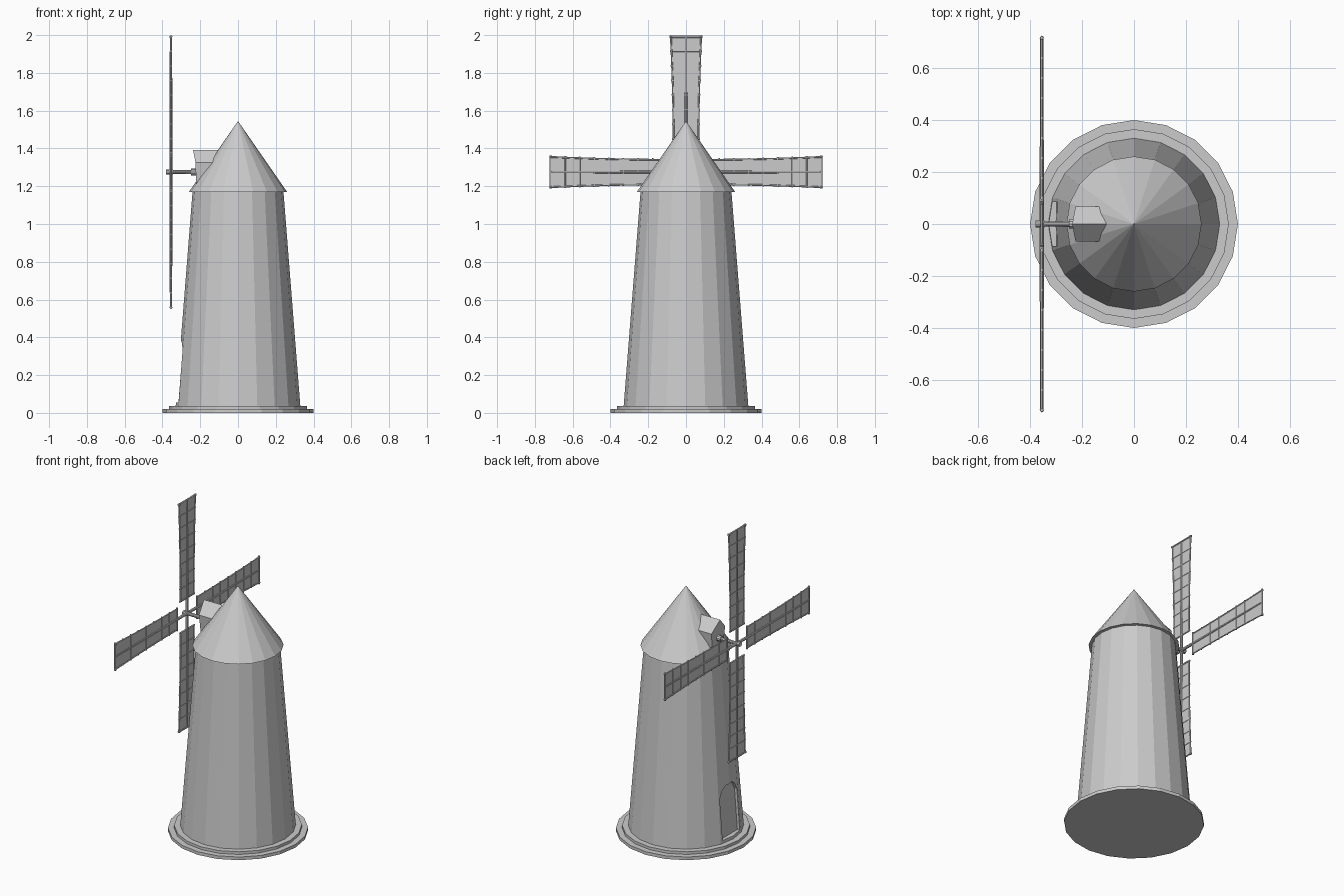
import bpy, bmesh, math
from mathutils import Vector, Matrix

if "Cube" in bpy.data.objects:
    bpy.data.objects.remove(bpy.data.objects["Cube"])

SIDES = 20
HUB_X, HUB_Z = -0.355, 1.275


def finish(name, bm):
    bmesh.ops.recalc_face_normals(bm, faces=bm.faces[:])
    me = bpy.data.meshes.new(name)
    bm.to_mesh(me)
    bm.free()
    ob = bpy.data.objects.new(name, me)
    bpy.context.collection.objects.link(ob)
    return ob


def rod(bm, a, b, r1, r2=None, n=8):
    """Tapered cylinder between two points."""
    a, b = Vector(a), Vector(b)
    d = b - a
    rot = d.to_track_quat('Z', 'Y').to_matrix().to_4x4()
    bmesh.ops.create_cone(bm, cap_ends=True, segments=n, radius1=r1,
                          radius2=r1 if r2 is None else r2, depth=d.length,
                          matrix=Matrix.Translation((a + b) / 2) @ rot)


def turned(name, r1, r2, z1, z2):
    """Upright faceted cone or disc."""
    bm = bmesh.new()
    bmesh.ops.create_cone(bm, cap_ends=True, segments=SIDES, radius1=r1, radius2=r2,
                          depth=z2 - z1, matrix=Matrix.Translation((0, 0, (z1 + z2) / 2)))
    return finish(name, bm)


def prism(bm, front, back):
    """Solid between two matching outlines."""
    f = [bm.verts.new(p) for p in front]
    b = [bm.verts.new(p) for p in back]
    bm.faces.new(f)
    bm.faces.new(b[::-1])
    for i in range(len(f)):
        j = (i + 1) % len(f)
        bm.faces.new((f[i], b[i], b[j], f[j]))


# Stepped base, tapered tower and conical roof
turned("lower_step", 0.40, 0.40, 0.0, 0.02)
turned("upper_step", 0.365, 0.365, 0.02, 0.037)
tower = turned("tower", 0.33, 0.24, 0.037, 1.18)
turned("roof", 0.26, 0.0, 1.17, 1.545)

# Arched doorway recessed into the tower wall
arch = [(-0.085, 0.055), (0.085, 0.055), (0.085, 0.31), (0.065, 0.352),
        (0.03, 0.377), (-0.03, 0.377), (-0.065, 0.352), (-0.085, 0.31)]
bm = bmesh.new()
prism(bm, [(-0.5, y, z) for y, z in arch],
      [(-0.303 + 0.079 * z, y, z) for y, z in arch])
cutter = finish("door_cutter", bm)
cutter.hide_render = True
cutter.hide_set(True)
cut = tower.modifiers.new("doorway", 'BOOLEAN')
cut.operation = 'DIFFERENCE'
cut.solver = 'EXACT'
cut.object = cutter

# Gabled dormer carrying the shaft
gable = [(-0.055, 1.215, -0.222), (0.055, 1.215, -0.222), (0.068, 1.325, -0.225),
         (0.0, 1.393, -0.238), (-0.068, 1.325, -0.225)]
bm = bmesh.new()
prism(bm, [(x, y, z) for y, z, x in gable], [(-0.08, y, z) for y, z, x in gable])
finish("dormer", bm)

# Shaft with collar and end knob
bm = bmesh.new()
rod(bm, (-0.37, 0, HUB_Z), (-0.2, 0, HUB_Z), 0.010, 0.012, 10)
rod(bm, (-0.25, 0, HUB_Z), (-0.215, 0, HUB_Z), 0.018, n=10)
rod(bm, (-0.380, 0, HUB_Z), (-0.345, 0, HUB_Z), 0.014, n=10)
finish("shaft", bm)

# One sail along +z: spar, side rails, crossbars and thin panel
IN, OUT = 0.10, 0.716


def half_width(r):
    t = (r - IN) / (OUT - IN)
    return 0.065 + 0.015 * t * t


bm = bmesh.new()
rod(bm, (0, 0, 0), (0, 0, OUT), 0.009, 0.006)
rows = 9
levels = [IN + (OUT - IN) * i / (rows - 1) for i in range(rows)]
for i, r in enumerate(levels):
    w = half_width(r)
    end = 0.008
    thick = 0.006 if i in (0, rows - 1) else 0.004
    rod(bm, (0, -w - end, r), (0, w + end, r), thick, n=6)
    if i == rows - 1:
        break
    r2 = levels[i + 1]
    w2 = half_width(r2)
    for s in (-1, 1):
        rod(bm, (0, s * w, r), (0, s * w2, r2), 0.005, n=6)
    panel = [(-w, r), (w, r), (w2, r2), (-w2, r2)]
    prism(bm, [(-0.0015, y, z) for y, z in panel], [(0.0015, y, z) for y, z in panel])
# Knobs on the tip corners
for s in (-1, 1):
    bmesh.ops.create_icosphere(bm, subdivisions=1, radius=0.009,
                               matrix=Matrix.Translation((0, s * 0.08, OUT)))
sail = finish("sail_1", bm)

# Four sails around the hub
for k in range(4):
    ob = sail if k == 0 else bpy.data.objects.new(f"sail_{k + 1}", sail.data)
    if k:
        bpy.context.collection.objects.link(ob)
    ob.location = (HUB_X, 0, HUB_Z)
    ob.rotation_euler = (k * math.pi / 2, 0, 0)
